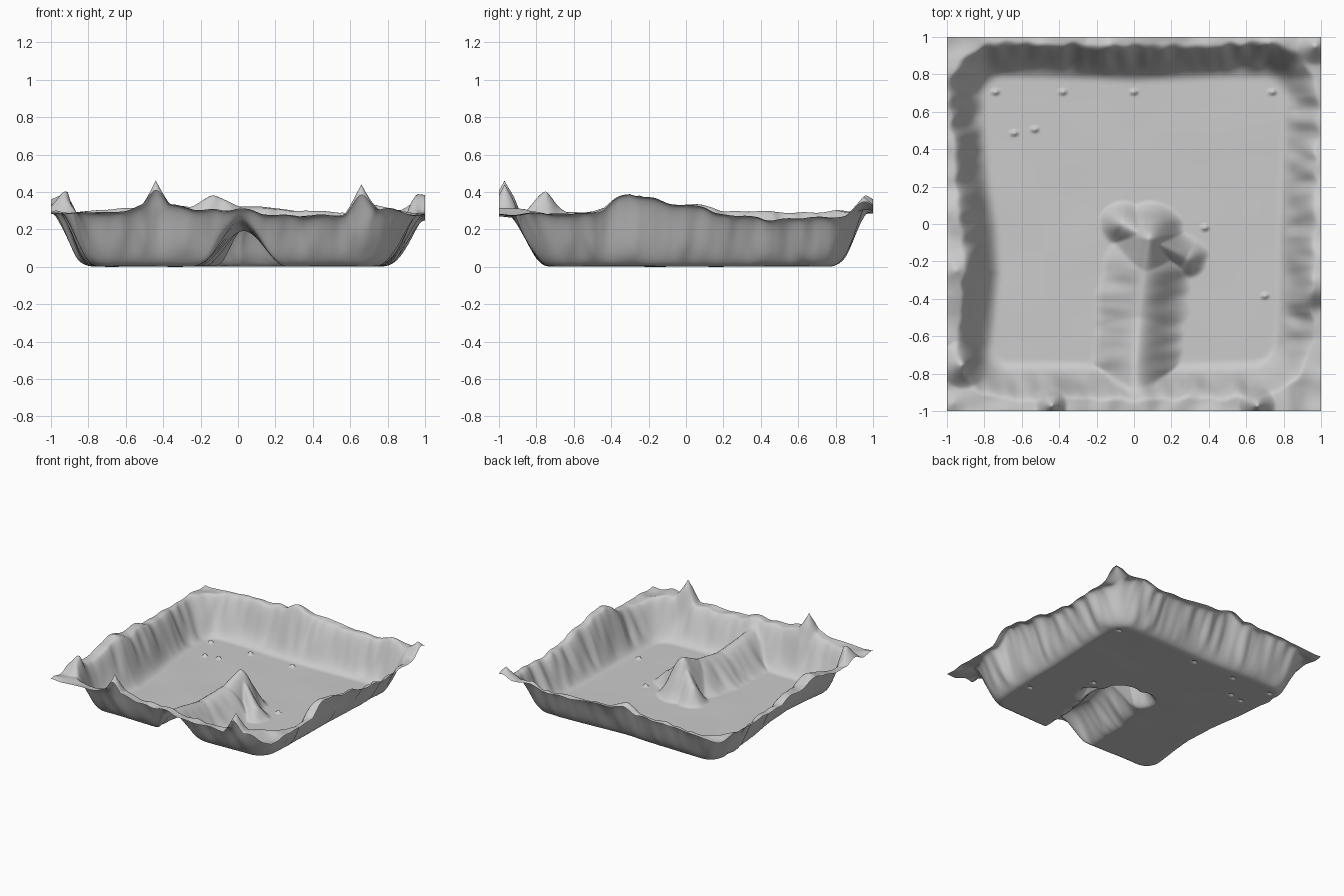
import bpy, bmesh, math
from mathutils import Vector, noise

if "Cube" in bpy.data.objects:
    bpy.data.objects.remove(bpy.data.objects["Cube"])

N = 200  # grid cells per side

# Rim heights around the valley: x, y, z
RIM = [(-1, -1, .28), (-.7, -1, .29), (-.4, -1, .34), (-.2, -1, .30), (0, -1, .30),
       (.2, -1, .27), (.5, -1, .27), (.75, -1, .30), (1, -1, .28),
       (1, -.6, .28), (1, -.25, .37), (1, 0, .33), (1, .25, .27), (1, .5, .25),
       (1, .75, .26), (1, 1, .30), (.5, 1, .29), (0, 1, .32), (-.5, 1, .31),
       (-1, 1, .29), (-1, .6, .29), (-1, .3, .29), (-1, 0, .32), (-1, -.25, .34),
       (-1, -.55, .29)]
# Sharp summits on the rim: x, y, extra height, radius
PEAKS = [(-.44, -.97, .12, .08), (.66, -.97, .14, .10), (-.91, -.75, .15, .13),
         (-.97, -.96, .02, .08), (.96, -.3, .02, .1), (-.12, .94, .08, .14),
         (.72, .96, .05, .12), (.97, .95, .08, .1), (-.95, -.25, .04, .12)]
# Inner ridge crest segments: start x, y, z, end x, y, z, width
RIDGE = [(.01, -.95, .25, .01, -.75, .23, .24), (.01, -.75, .23, .03, -.5, .19, .24),
         (.03, -.5, .19, .06, -.25, .22, .25), (.06, -.25, .22, .08, -.08, .30, .20),
         (.08, -.08, .28, -.06, .0, .14, .13), (.08, -.08, .28, .28, -.18, .10, .12)]
# Small stones on the floor
STONES = [(-.74, .705), (-.38, .705), (0, .705), (.74, .705),
          (-.64, .485), (-.53, .505), (.38, -.02), (.7, -.385)]
# Wall foot distance along each side, sampled from -1 to 1
FEET = {'left': (.80, .80, .77, .745, .76, .80, .82, .83, .83),
        'right': (.77, .77, .79, .80, .80, .81, .82, .82, .82),
        'front': (.77, .77, .77, .775, .775, .775, .77, .76, .76),
        'back': (.81, .81, .81, .80, .79, .80, .81, .81, .81)}
CORNER = .08  # extra corner rounding


def smooth(t):
    t = min(max(t, 0), 1)
    return t * t * (3 - 2 * t)


def sample(row, s):
    f = min(max((s + 1) / 2, 0), .9999) * (len(row) - 1)
    i = int(f)
    return row[i] + (row[i + 1] - row[i]) * (f - i)


def wall_amount(x, y):
    """0 on the floor, 1 on the rim, with fluted erosion along each side."""
    total = 0
    for side, d, s in (('left', -x, y), ('right', x, y), ('front', -y, x), ('back', y, x)):
        if d < .4:
            continue
        fade = smooth((d - .78) / .1)
        flute = .025 * fade * noise.noise(Vector((s * 13, d * 5, len(side) * 3.1)))
        t = max(0, d - sample(FEET[side], s) + .05 - flute + CORNER)
        total += t * t
    return min(max((math.sqrt(total) - CORNER) / .22, 0), 1)


def rim_height(x, y):
    wsum = zsum = 0
    for px, py, pz in RIM:
        w = 1 / (((x - px) ** 2 + (y - py) ** 2) ** 2 + 1e-4)
        wsum += w
        zsum += w * pz
    z = zsum / wsum
    for px, py, h, r in PEAKS:
        t = 1 - math.hypot(x - px, y - py) / r
        if t > 0:
            z += h * t ** 1.3
    return z + .018 * noise.noise(Vector((x * 8, y * 8, 4)))


def ridge_height(x, y):
    best = 0
    flute = 1 + .12 * noise.noise(Vector((x * 4, y * 14, 8)))
    for ax, ay, az, bx, by, bz, w in RIDGE:
        dx, dy = bx - ax, by - ay
        u = ((x - ax) * dx + (y - ay) * dy) / (dx * dx + dy * dy)
        u = min(max(u, 0), 1)
        t = 1 - flute * math.hypot(x - ax - u * dx, y - ay - u * dy) / w
        if t > 0:
            best = max(best, (az + (bz - az) * u) * (.88 * smooth(t) + .12 * t))
    return best


def height(x, y):
    t = wall_amount(x, y)
    # broad concave foot, steep middle, level top
    wall = rim_height(x, y) * smooth(t ** 1.3) if t > 0 else 0
    ridge = ridge_height(x, y)
    z = (wall ** 6 + ridge ** 6) ** (1 / 6)
    if z < .02:
        for px, py in STONES:
            z = max(z, .022 * smooth(1.5 - math.hypot((x - px) / 1.4, y - py) / .012))
    return z + .004 + .004 * noise.noise(Vector((x * 3, y * 3, 1)))


# Terrain sheet
bm = bmesh.new()
bmesh.ops.create_grid(bm, x_segments=N, y_segments=N, size=1)
for v in bm.verts:
    v.co.z = height(v.co.x, v.co.y)
low = min(v.co.z for v in bm.verts)
for v in bm.verts:
    v.co.z -= low
mesh = bpy.data.meshes.new("valley_terrain")
bm.to_mesh(mesh)
bm.free()
terrain = bpy.data.objects.new("valley_terrain", mesh)
bpy.context.collection.objects.link(terrain)
for p in mesh.polygons:
    p.use_smooth = True
